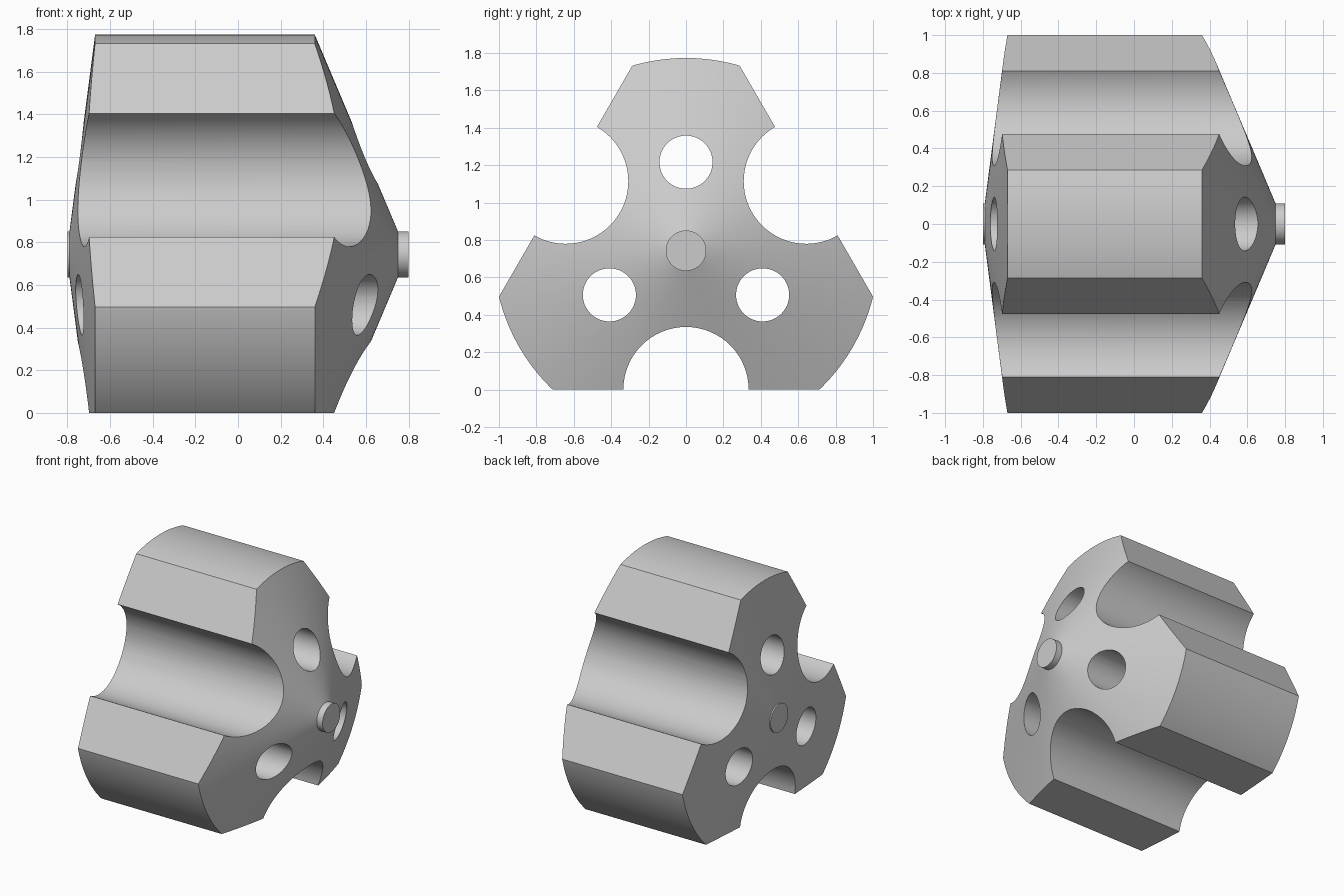
import bpy, bmesh
from math import pi, radians, cos, sin
from mathutils import Matrix, Vector

if "Cube" in bpy.data.objects:
    bpy.data.objects.remove(bpy.data.objects["Cube"], do_unlink=True)

AXIS_Z = 0.743      # height of the turning axis
R = 1.03            # outer radius
FLAT = AXIS_Z       # distance of each flat from the axis
SHAFT = 0.108

grey = bpy.data.materials.new("plain_grey")
grey.use_nodes = True
colour = (0.6, 0.6, 0.6, 1)
grey.diffuse_color = colour
grey.node_tree.nodes["Principled BSDF"].inputs["Base Color"].default_value = colour


def make_object(name, bm):
    bmesh.ops.recalc_face_normals(bm, faces=bm.faces)
    mesh = bpy.data.meshes.new(name)
    bm.to_mesh(mesh)
    bm.free()
    mesh.materials.append(grey)
    obj = bpy.data.objects.new(name, mesh)
    bpy.context.collection.objects.link(obj)
    return obj


def polar(angle, dist):
    """Point around the axis, angle measured from +y towards +z."""
    return Vector((0, dist * cos(angle), AXIS_Z + dist * sin(angle)))


def rod_cutter(name, angle, dist, radius):
    bm = bmesh.new()
    mat = Matrix.Translation(polar(angle, dist)) @ Matrix.Rotation(pi / 2, 4, "Y")
    bmesh.ops.create_cone(bm, cap_ends=True, segments=64, radius1=radius,
                          radius2=radius, depth=3, matrix=mat)
    return make_object(name, bm)


def flat_cutter(name, angle):
    bm = bmesh.new()
    mat = (Matrix.Translation(polar(angle, FLAT + 0.5)) @ Matrix.Rotation(angle, 4, "X")
           @ Matrix.Diagonal((3, 1, 3, 1)))
    bmesh.ops.create_cube(bm, size=1, matrix=mat)
    return make_object(name, bm)


# Turned body: shaft stubs, shallow cone, barrel and steep cone
profile = [(-0.8, 0), (-0.8, SHAFT), (-0.79, SHAFT), (-0.67, R),
           (0.36, R), (0.75, SHAFT), (0.8, SHAFT), (0.8, 0)]
bm = bmesh.new()
verts = [bm.verts.new((x, 0, AXIS_Z + r)) for x, r in profile]
edges = [bm.edges.new(pair) for pair in zip(verts, verts[1:])]
bmesh.ops.spin(bm, geom=verts + edges, cent=(0, 0, AXIS_Z), axis=(1, 0, 0),
               angle=2 * pi, steps=120)
bmesh.ops.remove_doubles(bm, verts=bm.verts, dist=0.0001)
body = make_object("fluted_cylinder", bm)

# Three flats, three flutes and three through holes
cutters = []
for i in range(3):
    angle = radians(-90 + 120 * i)
    cutters += [flat_cutter("flat_cutter", angle),
                rod_cutter("flute_cutter", angle, FLAT, 0.335),
                rod_cutter("hole_cutter", angle + pi, 0.473, 0.142)]
for cutter in cutters:
    cutter.hide_render = True
    mod = body.modifiers.new("cut", "BOOLEAN")
    mod.operation = "DIFFERENCE"
    mod.solver = "EXACT"
    mod.object = cutter

# Apply the cuts and discard the cutters
bpy.ops.object.select_all(action="DESELECT")
body.select_set(True)
bpy.context.view_layer.objects.active = body
for mod in list(body.modifiers):
    bpy.ops.object.modifier_apply(modifier=mod.name)
for cutter in cutters:
    bpy.data.objects.remove(cutter, do_unlink=True)
bpy.ops.object.shade_smooth_by_angle(angle=radians(25))
